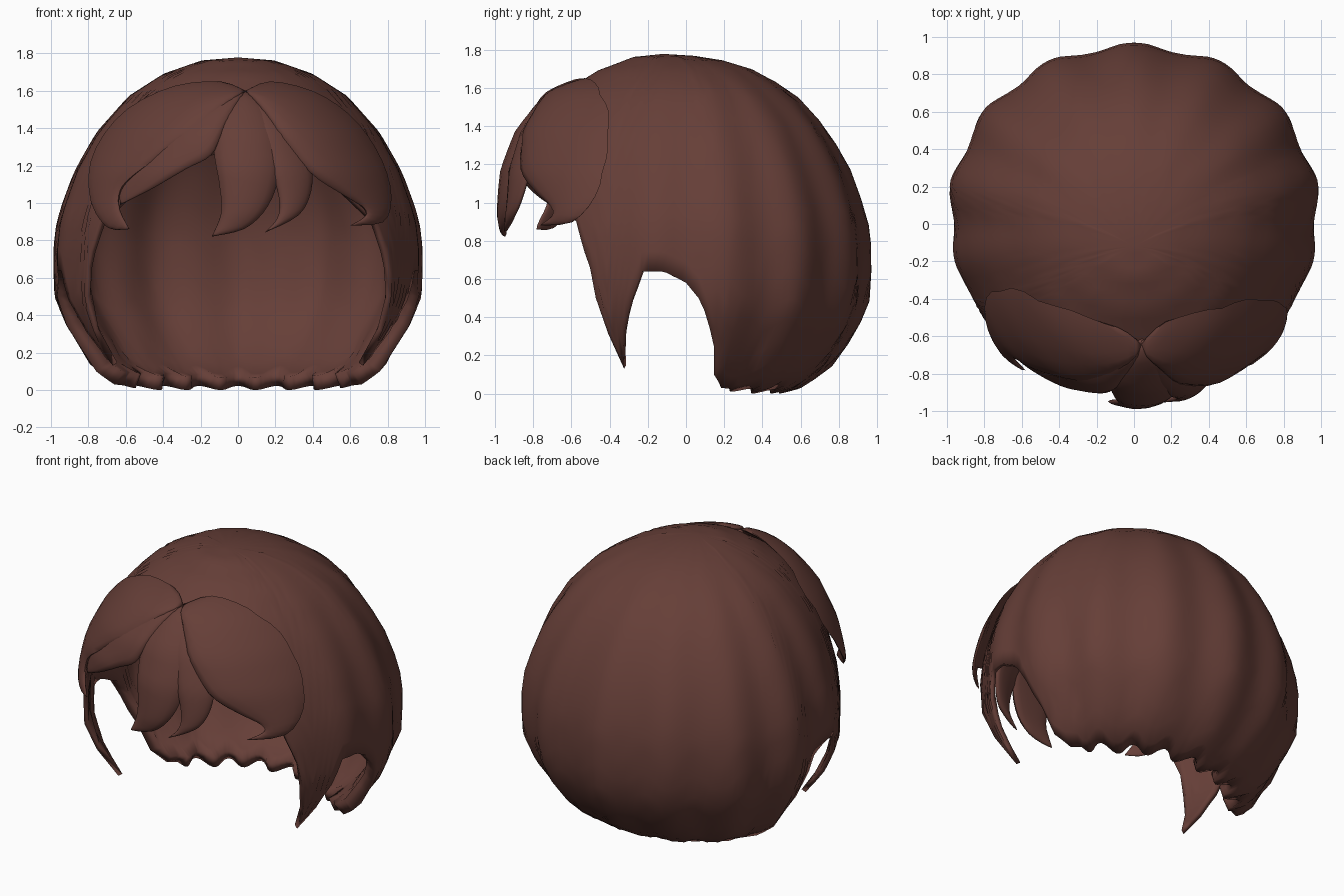
import bpy, bmesh, math
from math import sin, cos, pi, radians

if "Cube" in bpy.data.objects:
    bpy.data.objects.remove(bpy.data.objects["Cube"])

brown = bpy.data.materials.new("dark brown hair")
COLOUR = (0.132, 0.049, 0.039, 1)
brown.diffuse_color = COLOUR
brown.use_nodes = True
brown.node_tree.nodes["Principled BSDF"].inputs["Base Color"].default_value = COLOUR

# cap profile: radius factor and height, crown to hem
PROFILE = [(0, 1.778), (.2, 1.762), (.41, 1.69), (.6, 1.57), (.77, 1.38), (.89, 1.17),
           (.98, .92), (1, .75), (.995, .5), (.92, .32), (.79, .14), (.64, .03), (.5, -.01)]
# lower edge of the cap: angle from the back, height
EDGE = [(0, .01), (50, .01), (72, .03), (78, .1), (80, .25), (85, .48), (90, .58), (97, .64),
        (104, .64), (110, .4), (116, .13), (120, .5), (122, .66), (128, .9),
        (141, 1.08), (155, 1.22), (180, 1.3)]
WIDTH, DEPTH = .98, .955


def lerp_table(table, key):
    """Linear lookup in a table sorted by its first entry."""
    for (a, va), (b, vb) in zip(table, table[1:]):
        if key <= b:
            return va + (vb - va) * max(0, key - a) / (b - a)
    return table[-1][1]


def radius_at(z):
    return lerp_table([(h, r) for r, h in reversed(PROFILE)], z)


def row_at(z):
    """Position along the profile, counted in points, at a height."""
    return lerp_table([(h, i) for i, (r, h) in reversed(list(enumerate(PROFILE)))], z)


def front_depth(z):
    """The forehead side is fuller near the top."""
    return .95 * (1 + .13 * min(1, max(0, (z - .9) / .6)))


def catmull(points, t):
    """Smooth point on a path through all given points."""
    f = t * (len(points) - 1)
    i = min(int(f), len(points) - 2)
    f -= i
    a, b, c, d = (points[min(max(k, 0), len(points) - 1)] for k in range(i - 1, i + 3))
    return [q + f / 2 * (r - p + f * (2 * p - 5 * q + 4 * r - s + f * (3 * (q - r) + s - p)))
            for p, q, r, s in zip(a, b, c, d)]


def finish(name, bm):
    bmesh.ops.remove_doubles(bm, verts=bm.verts, dist=.0005)
    bmesh.ops.recalc_face_normals(bm, faces=bm.faces)
    mesh = bpy.data.meshes.new(name)
    bm.to_mesh(mesh)
    bm.free()
    mesh.materials.append(brown)
    obj = bpy.data.objects.new(name, mesh)
    bpy.context.collection.objects.link(obj)
    bpy.ops.object.select_all(action='DESELECT')
    obj.select_set(True)
    bpy.context.view_layer.objects.active = obj
    bpy.ops.object.shade_smooth_by_angle(angle=radians(60))
    return obj


def skin(bm, rings, closed):
    """Bridge neighbouring rows of vertices with quads."""
    n = len(rings[0])
    for a, b in zip(rings, rings[1:]):
        for k in range(n if closed else n - 1):
            m = (k + 1) % n
            bm.faces.new((a[k], a[m], b[m], b[k]))


# ribbed cap with side locks, ear notches and a ragged hem
def cap_point(angle, row):
    i = min(int(row), len(PROFILE) - 2)
    f = row - i
    rho, z = (p + (q - p) * f for p, q in zip(PROFILE[i], PROFILE[i + 1]))
    a = radians(angle)
    ribbed = min(1, max(0, 1.1 + cos(a) * 2)) * rho ** 1.5
    rib = 1 + .018 * cos(14 * a) * ribbed
    y = (DEPTH if cos(a) > 0 else front_depth(z)) * rho * cos(a) * rib
    # the hair behind the ears flares out at the hem
    flare = .11 * max(0, 1 - z / .2) if y > 0 else 0
    x = WIDTH * rho * sin(a) * rib * (1 + .06 * y + flare)
    return x, y - .12 * (1 - rho) ** 3, z


bm = bmesh.new()
ROWS = 18
columns = []
for deg in range(0, 360, 2):
    side = min(deg, 360 - deg)
    hem = lerp_table(EDGE, side)
    if side < 66:
        hem += .012 * cos(radians(side * 20))
    last = row_at(max(hem, 0))
    columns.append([bm.verts.new(cap_point(deg, last * k / ROWS)) for k in range(ROWS + 1)])
skin(bm, columns + columns[:1], False)
cap = finish("hair_cap", bm)

# thin at the front, thicker low down behind the ears
group = cap.vertex_groups.new(name="thickness")
for v in cap.data.vertices:
    low = max(0, 1 - v.co.z / .9) if v.co.y > -.1 else 0
    group.add([v.index], low * (.5 + .5 * min(1, abs(v.co.x))), 'REPLACE')
thick = cap.modifiers.new("thickness", 'SOLIDIFY')
thick.thickness = .1
thick.offset = -1
thick.vertex_group = group.name
thick.thickness_vertex_group = .3


# fringe locks: two edges drawn from the front, wrapped over the cap
def lock(name, edge_a, edge_b, base, bulge, rings=22, sides=16):
    bm = bmesh.new()
    rows = []
    for i in range(rings + 1):
        t = i / rings
        (xa, za), (xb, zb) = catmull(edge_a, t), catmull(edge_b, t)
        swell = max(0, sin(pi * t ** .55)) ** .6
        row = []
        for k in range(sides):
            th = 2 * pi * k / sides
            u = (1 + cos(th)) / 2
            x, z = xa + (xb - xa) * u, za + (zb - za) * u
            rho = radius_at(z)
            w = 1 - (x / (WIDTH * rho)) ** 2
            bend = ((w + (w * w + .02) ** .5) / 2) ** .5
            out = base * (1 - t * t / 2) + swell * sin(th) * (bulge if sin(th) > 0 else .04)
            row.append(bm.verts.new((x, -front_depth(z) * rho * bend - out, z)))
        rows.append(row)
    skin(bm, rows, True)
    finish(name, bm)


ROOT = (.04, 1.6)
lock("fringe_right_outer",
     [ROOT, (-.1, 1.65), (-.36, 1.62), (-.62, 1.48), (-.78, 1.25), (-.79, 1.02), (-.7, .87), (-.58, .86)],
     [ROOT, (-.08, 1.5), (-.25, 1.36), (-.43, 1.23), (-.58, 1.12), (-.63, 1.05), (-.63, .96), (-.58, .86)],
     .055, .055)
lock("fringe_right_inner",
     [ROOT, (-.15, 1.58), (-.35, 1.5), (-.52, 1.35), (-.63, 1.15), (-.63, .99)],
     [ROOT, (-.06, 1.42), (-.14, 1.26), (-.28, 1.18), (-.47, 1.07), (-.63, .99)],
     .045, .05)
lock("fringe_left_outer",
     [ROOT, (.18, 1.65), (.42, 1.59), (.62, 1.45), (.76, 1.25), (.82, 1.05), (.78, .9), (.6, .88)],
     [ROOT, (.14, 1.48), (.25, 1.32), (.4, 1.15), (.55, 1.05), (.66, .98), (.68, .93), (.6, .88)],
     .05, .06)
lock("fringe_left_inner",
     [ROOT, (.1, 1.4), (.17, 1.2), (.22, 1.02), (.21, .92), (.14, .84)],
     [ROOT, (.2, 1.52), (.33, 1.35), (.4, 1.15), (.34, .95), (.14, .84)],
     .03, .045)
lock("fringe_centre",
     [ROOT, (-.1, 1.5), (-.13, 1.3), (-.1, 1.1), (-.09, .95), (-.14, .82)],
     [ROOT, (.18, 1.5), (.23, 1.25), (.18, 1.02), (.05, .87), (-.14, .82)],
     .025, .06)
